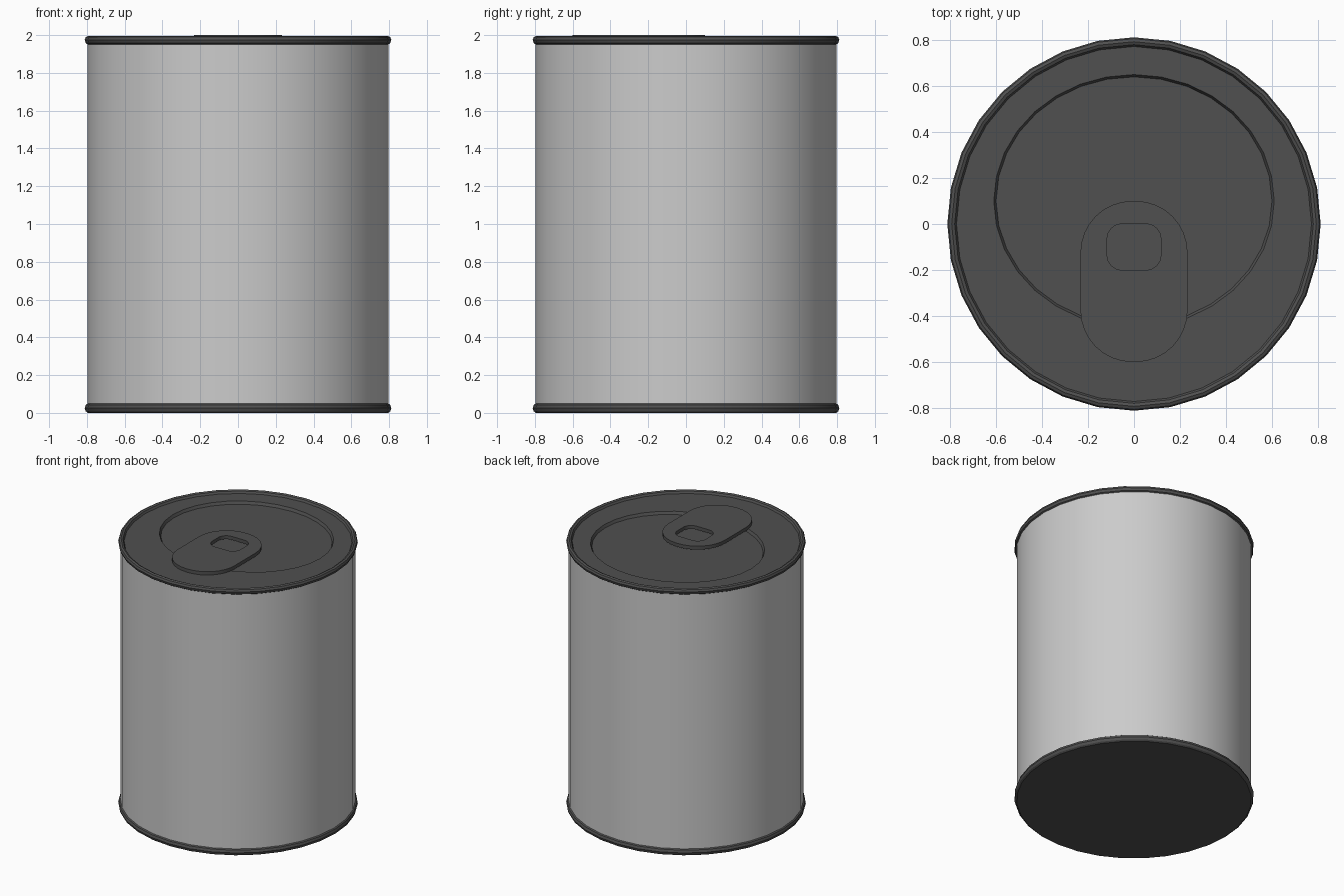
import bpy, bmesh
from math import cos, sin, pi, radians

if "Cube" in bpy.data.objects:
    bpy.data.objects.remove(bpy.data.objects["Cube"])

dark = bpy.data.materials.new("dark_metal")
dark.diffuse_color = (0.08, 0.08, 0.08, 1)
dark.use_nodes = True
dark.node_tree.nodes["Principled BSDF"].inputs["Base Color"].default_value = dark.diffuse_color


def ellipse(rx, z, ry=None, cy=0.0, n=32):
    ry = rx if ry is None else ry
    return [(rx * cos(2 * pi * i / n), cy + ry * sin(2 * pi * i / n), z) for i in range(n)]


def rounded_rect(hx, hy, r, cy, z, n=9):
    pts = []
    for k, (sx, sy) in enumerate([(1, 1), (-1, 1), (-1, -1), (1, -1)]):
        for i in range(n):
            a = pi / 2 * (k + i / (n - 1))
            pts.append((sx * (hx - r) + r * cos(a), cy + sy * (hy - r) + r * sin(a), z))
    return pts


def loft(name, rings, cap_start=False, cap_end=False, closed=False, mat=None):
    bm = bmesh.new()
    loops = [[bm.verts.new(p) for p in ring] for ring in rings]
    pairs = list(zip(loops, loops[1:]))
    if closed:
        pairs.append((loops[-1], loops[0]))
    for a, b in pairs:
        for i in range(len(a)):
            j = (i + 1) % len(a)
            bm.faces.new((a[i], a[j], b[j], b[i]))
    if cap_start:
        bm.faces.new(loops[0][::-1])
    if cap_end:
        bm.faces.new(loops[-1])
    bmesh.ops.recalc_face_normals(bm, faces=bm.faces)
    mesh = bpy.data.meshes.new(name)
    bm.to_mesh(mesh)
    bm.free()
    obj = bpy.data.objects.new(name, mesh)
    bpy.context.collection.objects.link(obj)
    if mat:
        mesh.materials.append(mat)
    bpy.ops.object.select_all(action='DESELECT')
    obj.select_set(True)
    bpy.context.view_layer.objects.active = obj
    bpy.ops.object.shade_smooth_by_angle(angle=radians(30))
    return obj


# Can wall
loft("can_body", [ellipse(0.797, 0.03), ellipse(0.797, 1.97)])

# Bottom plate with rolled rim
loft("bottom_rim", [ellipse(r, z) for r, z in
     [(0.795, 0.0), (0.806, 0.008), (0.812, 0.025), (0.806, 0.043), (0.795, 0.05)]],
     cap_start=True, mat=dark)

# Lid: rolled rim, flat panel and oval recess
rim = [(0.795, 1.95), (0.806, 1.957), (0.812, 1.975), (0.806, 1.99),
       (0.793, 1.996), (0.78, 1.99), (0.772, 1.975)]
lid = [ellipse(r, z) for r, z in rim]
lid += [ellipse(0.61, 1.975, 0.55, 0.1), ellipse(0.6, 1.955, 0.54, 0.1)]
loft("lid", lid, cap_end=True, mat=dark)

# Pull tab with finger hole
outer = (0.233, 0.35, 0.225, -0.25)
hole = (0.117, 0.1, 0.065, -0.1)
loft("pull_tab", [rounded_rect(*outer, 1.974), rounded_rect(*outer, 2.0),
                  rounded_rect(*hole, 2.0), rounded_rect(*hole, 1.974)],
     closed=True, mat=dark)
